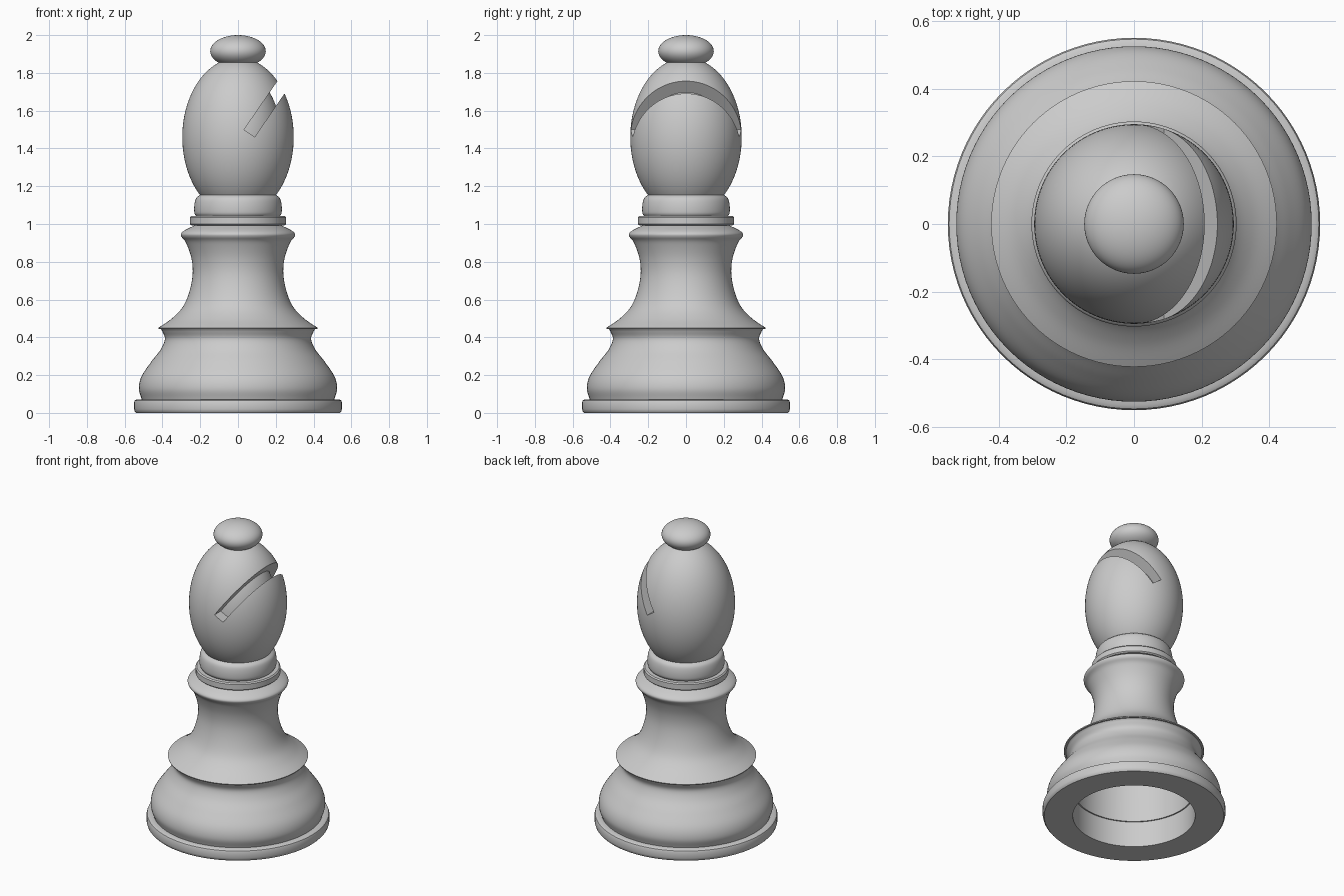
import bpy, bmesh
from math import sin, cos, pi, radians
from mathutils import Vector

default = bpy.data.objects.get("Cube")
if default:
    bpy.data.objects.remove(default, do_unlink=True)

SIDES = 96

grey = bpy.data.materials.new("plain grey")
grey.use_nodes = True
grey.diffuse_color = (0.6, 0.6, 0.6, 1)
grey.node_tree.nodes["Principled BSDF"].inputs["Base Color"].default_value = (0.6, 0.6, 0.6, 1)


def curve(points, steps=6):
    """Smooth line of (radius, height) through a few points."""
    p = [Vector(q) for q in points]
    p = [2 * p[0] - p[1]] + p + [2 * p[-1] - p[-2]]
    line = []
    for a, b, c, d in zip(p, p[1:], p[2:], p[3:]):
        for i in range(steps):
            t = i / steps
            line.append(0.5 * (2 * b + (c - a) * t + (2 * a - 5 * b + 4 * c - d) * t ** 2
                               + (3 * b - a - 3 * c + d) * t ** 3))
    return [tuple(v) for v in line] + [tuple(points[-1])]


def oval(radius, half_height, z, steps=48):
    return [(radius * sin(pi * i / steps), z - half_height * cos(pi * i / steps))
            for i in range(steps + 1)]


def smooth(obj):
    bpy.ops.object.select_all(action="DESELECT")
    obj.select_set(True)
    bpy.context.view_layer.objects.active = obj
    bpy.ops.object.shade_smooth_by_angle(angle=radians(35))


def lathe(name, profile):
    """Spin a profile that starts and ends on the axis into a closed solid."""
    bm = bmesh.new()
    verts = [bm.verts.new((r, 0, z)) for r, z in profile]
    edges = [bm.edges.new(pair) for pair in zip(verts, verts[1:])]
    bmesh.ops.spin(bm, geom=verts + edges, cent=(0, 0, 0), axis=(0, 0, 1),
                   angle=2 * pi, steps=SIDES, use_merge=True)
    bmesh.ops.remove_doubles(bm, verts=bm.verts, dist=0.0001)
    bmesh.ops.recalc_face_normals(bm, faces=bm.faces)
    mesh = bpy.data.meshes.new(name)
    bm.to_mesh(mesh)
    bm.free()
    mesh.materials.append(grey)
    obj = bpy.data.objects.new(name, mesh)
    bpy.context.collection.objects.link(obj)
    smooth(obj)
    return obj


# Hollow foot: recess, rim and bulging base up to the skirt
recess = [(0, 0.43), (0.355, 0.43), (0.36, 0.17), (0.368, 0.17), (0.368, 0)]
rim = [(0.54, 0), (0.547, 0.008), (0.55, 0.02), (0.55, 0.055), (0.546, 0.066), (0.535, 0.072)]
bulge = curve([(0.51, 0.072), (0.525, 0.13), (0.51, 0.195), (0.46, 0.27),
               (0.41, 0.335), (0.387, 0.39), (0.4, 0.43), (0.41, 0.445)])
lathe("foot", recess + rim + bulge + [(0, 0.445)])

# Stem: thin skirt edge, waist and flared top
stem = curve([(0.422, 0.45), (0.35, 0.5), (0.293, 0.56), (0.258, 0.64), (0.24, 0.735),
              (0.247, 0.82), (0.275, 0.9), (0.299, 0.932), (0.301, 0.95),
              (0.28, 0.968), (0.235, 0.99), (0.22, 0.998)])
lathe("stem", [(0, 0.444), (0.42, 0.444)] + stem + [(0, 0.998)])

# Two collars below the head
lathe("lower_collar", [(0, 0.993), (0.247, 0.993), (0.255, 1.0), (0.255, 1.035),
                       (0.248, 1.042), (0, 1.042)])
lathe("upper_collar", [(0, 1.04)] + curve([(0.222, 1.042), (0.231, 1.06), (0.231, 1.1),
                                           (0.222, 1.135), (0.2, 1.155)]) + [(0, 1.155)])

# Head with a slanted slot; the core forms the floor of the slot
head = lathe("head", oval(0.295, 0.42, 1.46))
lathe("head_core", oval(0.23, 0.36, 1.45))
slant = radians(34.5)
length = 0.6
bpy.ops.mesh.primitive_cube_add(
    size=1, rotation=(0, slant, 0),
    location=(0.06 + sin(slant) * length / 2, 0, 1.48 + cos(slant) * length / 2))
cutter = bpy.context.object
cutter.name = "slot_cutter"
cutter.scale = (0.068, 1, length)
cutter.hide_render = True
cutter.data.materials.append(grey)
cut = head.modifiers.new("slot", "BOOLEAN")
cut.operation = "DIFFERENCE"
cut.solver = "EXACT"
cut.object = cutter
bpy.context.view_layer.objects.active = head
while head.modifiers[0] != cut:
    bpy.ops.object.modifier_apply(modifier=head.modifiers[0].name)
bpy.ops.object.modifier_apply(modifier=cut.name)
bpy.data.objects.remove(cutter, do_unlink=True)
smooth(head)

# Ball on top
lathe("top_ball", oval(0.147, 0.085, 1.915))
